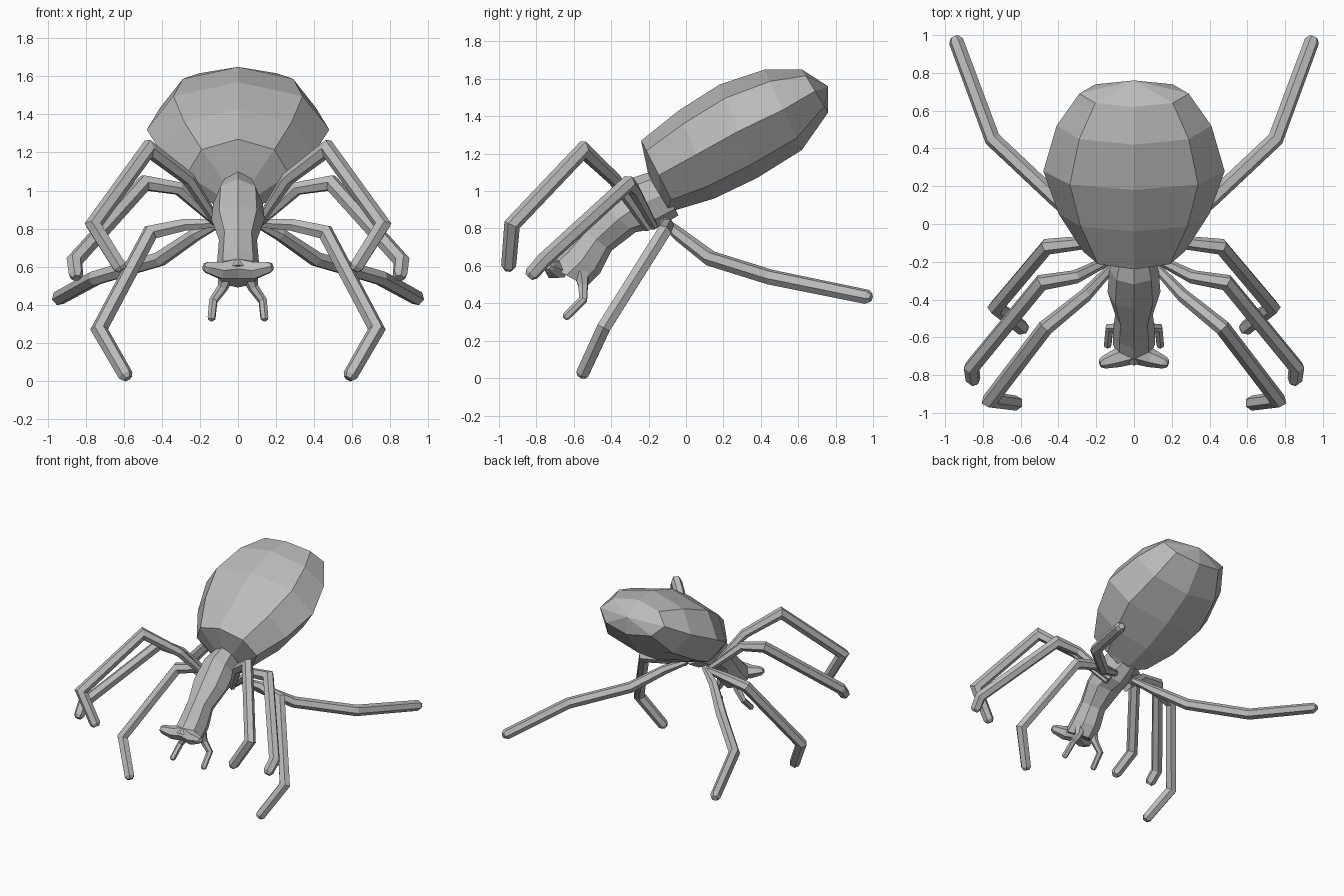
import bpy, bmesh, math
from mathutils import Vector

cube = bpy.data.objects.get("Cube")
if cube:
    bpy.data.objects.remove(cube)

grey = bpy.data.materials.new("plain_grey")
grey.use_nodes = True
GREY = (0.5, 0.5, 0.5, 1)
grey.diffuse_color = GREY
grey.node_tree.nodes["Principled BSDF"].inputs["Base Color"].default_value = GREY


def skin(name, rings, start_pole=None, end_pole=None):
    """Bridge rings of points into one closed flat-shaded mesh."""
    bm = bmesh.new()
    loops = [[bm.verts.new(p) for p in ring] for ring in rings]
    n = len(loops[0])
    for a, b in zip(loops, loops[1:]):
        for i in range(n):
            j = (i + 1) % n
            bm.faces.new((a[i], a[j], b[j], b[i]))
    for loop, pole in ((loops[0], start_pole), (loops[-1], end_pole)):
        if pole is None:
            bm.faces.new(loop)
        else:
            tip = bm.verts.new(pole)
            for i in range(n):
                bm.faces.new((loop[i], loop[(i + 1) % n], tip))
    bmesh.ops.recalc_face_normals(bm, faces=bm.faces)
    mesh = bpy.data.meshes.new(name)
    bm.to_mesh(mesh)
    bm.free()
    mesh.materials.append(grey)
    obj = bpy.data.objects.new(name, mesh)
    bpy.context.collection.objects.link(obj)
    return obj


def body(name, sections, **poles):
    """Octagonal loft; each section is top y, top z, bottom y, bottom z, half width."""
    rings = []
    for ty, tz, by, bz, w in sections:
        top, bottom = Vector((0, ty, tz)), Vector((0, by, bz))
        mid, half = (top + bottom) / 2, (top - bottom) / 2
        angles = [math.tau * i / 8 for i in range(8)]
        rings.append([mid + half * math.cos(a) + Vector((w * math.sin(a), 0, 0))
                      for a in angles])
    return skin(name, rings, **poles)


def limb(name, points, radii, sides=6):
    """Mitred tube along a path, with a chamfered tip."""
    pts = [Vector(p) for p in points]
    last = (pts[-1] - pts[-2]).normalized()
    pts.insert(-1, pts[-1] - last * radii[-1] * 0.6)
    radii = list(radii) + [radii[-1] * 0.6]
    dirs = [(b - a).normalized() for a, b in zip(pts, pts[1:])]
    u = dirs[0].cross(Vector((0, 0, 1))).normalized()
    rings = []
    for i, p in enumerate(pts):
        d = dirs[max(i - 1, 0)]
        if i > 1:
            u = dirs[i - 2].rotation_difference(d) @ u
        v = d.cross(u)
        t = (d + dirs[min(i, len(dirs) - 1)]).normalized()
        ring = []
        for k in range(sides):
            a = math.tau * k / sides
            o = (u * math.cos(a) + v * math.sin(a)) * radii[i]
            ring.append(p + o - d * (o.dot(t) / d.dot(t)))
        rings.append(ring)
    return skin(name, rings)


# Swollen abdomen
body("abdomen", [
    (-0.20, 1.08, -0.08, 0.88, 0.11),
    (-0.24, 1.27, -0.05, 0.90, 0.27),
    (-0.04, 1.43, 0.15, 0.96, 0.40),
    (0.18, 1.57, 0.38, 1.07, 0.48),
    (0.42, 1.65, 0.62, 1.22, 0.41),
    (0.62, 1.65, 0.76, 1.42, 0.29),
], end_pole=(0, 0.76, 1.56))

# Thorax tapering into the head
body("thorax_and_head", [
    (-0.17, 1.11, -0.04, 0.87, 0.09),
    (-0.32, 1.06, -0.16, 0.80, 0.13),
    (-0.45, 0.92, -0.27, 0.78, 0.14),
    (-0.56, 0.80, -0.40, 0.68, 0.10),
    (-0.66, 0.69, -0.46, 0.56, 0.11),
    (-0.75, 0.61, -0.53, 0.49, 0.11),
])

# Paths for the model's left side: legs, brow horns and fangs
LEG = (0.022, 0.036, 0.042, 0.042, 0.04)
parts = {
    "front_leg": ([(0.09, -0.20, 0.80), (0.26, -0.38, 1.06), (0.47, -0.55, 1.22),
                   (0.76, -0.93, 0.82), (0.61, -0.95, 0.58)], LEG),
    "second_leg": ([(0.09, -0.17, 0.81), (0.31, -0.28, 1.01), (0.49, -0.31, 1.04),
                    (0.86, -0.76, 0.63), (0.85, -0.84, 0.54)], LEG),
    "third_leg": ([(0.08, -0.12, 0.83), (0.28, -0.10, 0.82), (0.46, -0.12, 0.78),
                   (0.73, -0.44, 0.27), (0.58, -0.56, 0.01)], LEG),
    "rear_leg": ([(0.08, -0.12, 0.84), (0.22, -0.04, 0.77), (0.41, 0.13, 0.64),
                  (0.75, 0.45, 0.54), (0.95, 0.99, 0.43)], LEG),
    "brow_horn": ([(0.0, -0.68, 0.59), (0.09, -0.71, 0.58), (0.18, -0.74, 0.60)],
                  (0.06, 0.05, 0.033)),
    "fang": ([(0.06, -0.56, 0.56), (0.08, -0.55, 0.49), (0.13, -0.55, 0.42),
              (0.14, -0.65, 0.32)], (0.045, 0.028, 0.023, 0.022)),
}
for name, (path, radii) in parts.items():
    for side, sx in (("left", 1), ("right", -1)):
        limb(f"{side}_{name}", [(sx * x, y, z) for x, y, z in path], radii)
